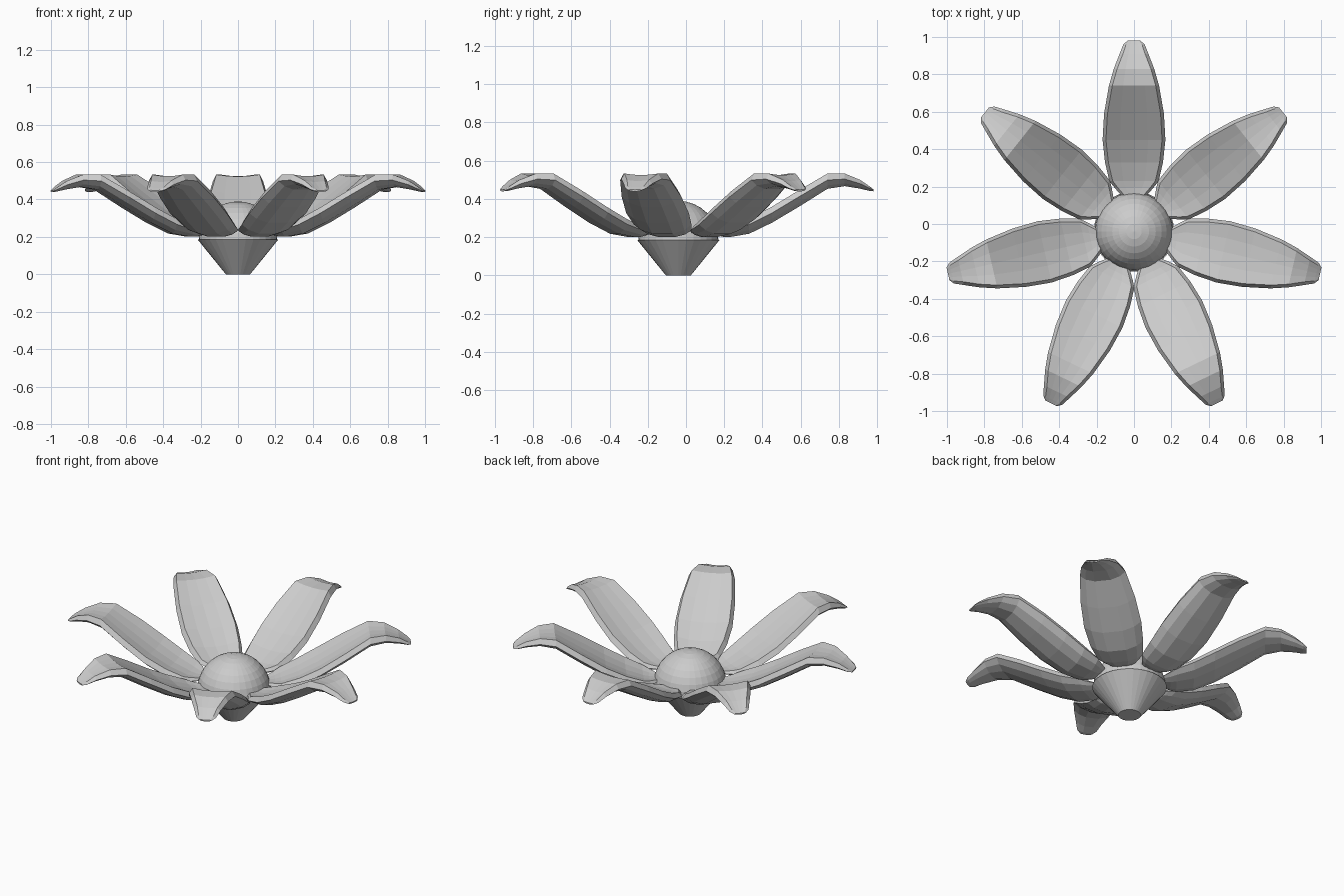
import bpy, bmesh, math
from mathutils import Matrix, Vector

cube = bpy.data.objects.get("Cube")
if cube:
    bpy.data.objects.remove(cube, do_unlink=True)

CENTRE = Vector((0, -0.04, 0))
PETALS = 7

grey = bpy.data.materials.new("soft_grey")
grey.use_nodes = True
colour = (0.6, 0.6, 0.6, 1)
grey.diffuse_color = colour
grey.node_tree.nodes["Principled BSDF"].inputs["Base Color"].default_value = colour


def make_object(name, bm, mat=grey):
    bmesh.ops.recalc_face_normals(bm, faces=bm.faces)
    mesh = bpy.data.meshes.new(name)
    bm.to_mesh(mesh)
    bm.free()
    mesh.materials.append(mat)
    obj = bpy.data.objects.new(name, mesh)
    obj.location = CENTRE
    bpy.context.collection.objects.link(obj)
    return obj


# Domed flower centre
bm = bmesh.new()
bmesh.ops.create_uvsphere(bm, u_segments=32, v_segments=16, radius=0.21)
bmesh.ops.delete(bm, geom=[v for v in bm.verts if v.co.z < -0.01], context='VERTS')
bmesh.ops.translate(bm, verts=bm.verts, vec=(0, 0, 0.18))
make_object("flower_centre", bm)

# Tapered base below the dome
bm = bmesh.new()
bmesh.ops.create_cone(bm, cap_ends=True, segments=32, radius1=0.065, radius2=0.215,
                      depth=0.185, matrix=Matrix.Translation((0, 0, 0.0925)))
make_object("base_cone", bm)

# Petal stations: distance out, half width, rim height, cup depth, thickness
STATIONS = [
    (0.195, 0.07, 0.235, 0.004, 0.02),
    (0.235, 0.105, 0.245, 0.01, 0.033),
    (0.27, 0.132, 0.257, 0.014, 0.042),
    (0.37, 0.155, 0.298, 0.018, 0.062),
    (0.49, 0.168, 0.36, 0.018, 0.066),
    (0.63, 0.16, 0.445, 0.016, 0.07),
    (0.78, 0.134, 0.533, 0.01, 0.07),
    (0.87, 0.108, 0.533, 0.008, 0.058),
    (0.95, 0.077, 0.5, 0.006, 0.04),
    (1.0, 0.057, 0.466, 0.004, 0.02),
    (1.02, 0.035, 0.45, 0.002, 0.008),
]


def section(out, half, rim, cup, thick):
    """Closed ring: cupped upper side, bevelled rim, rounded underside."""
    edge = min(0.018, half * 0.25)
    lip = min(0.034, thick * 0.5)
    upper = [(t * (half - edge), rim - cup * (1 - t * t)) for t in (-1, -0.5, 0, 0.5, 1)]
    under = [(half, rim - lip), (half * 0.75, rim - cup * 0.6 - thick * 0.8),
             (half * 0.35, rim - cup - thick)]
    lower = under + [(-x, z) for x, z in reversed(under)]
    return [Vector((x, out, z)) for x, z in upper + lower]


def make_petal(name, angle):
    bm = bmesh.new()
    turn = Matrix.Rotation(angle, 3, 'Z')
    rings = [[bm.verts.new(turn @ p) for p in section(*s)] for s in STATIONS]
    count = len(rings[0])
    for a, b in zip(rings, rings[1:]):
        for i in range(count):
            j = (i + 1) % count
            bm.faces.new((a[i], a[j], b[j], b[i]))
    bm.faces.new(rings[0])
    bm.faces.new(rings[-1])
    make_object(name, bm)


for k in range(PETALS):
    make_petal(f"petal_{k + 1}", k * math.tau / PETALS)
